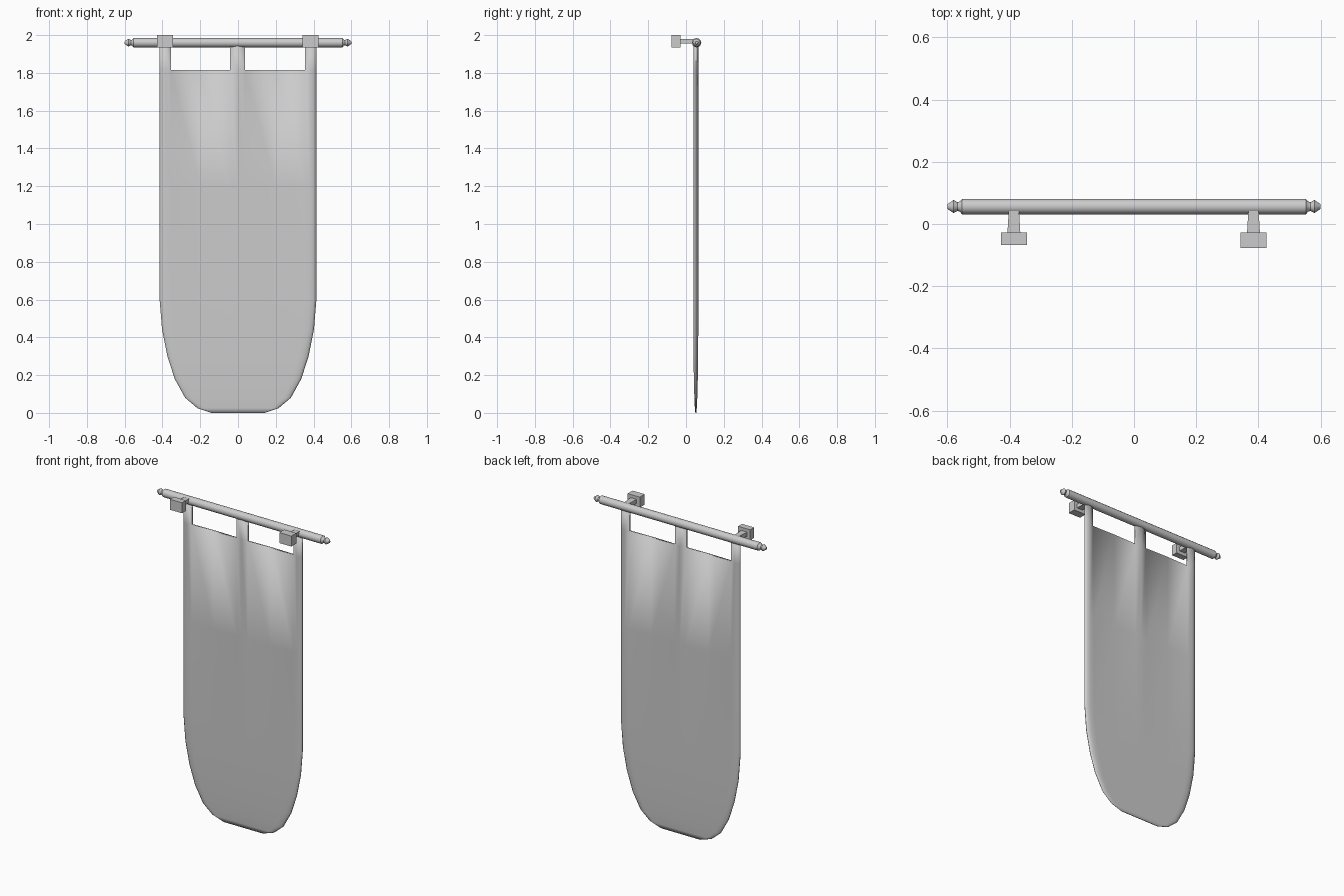
import bpy, bmesh, math

if "Cube" in bpy.data.objects:
    bpy.data.objects.remove(bpy.data.objects["Cube"])

ROD_Y, ROD_Z, CLOTH_Y = 0.056, 1.96, 0.052


def finish(bm, name, angle=None):
    bmesh.ops.recalc_face_normals(bm, faces=bm.faces[:])
    me = bpy.data.meshes.new(name)
    bm.to_mesh(me)
    bm.free()
    ob = bpy.data.objects.new(name, me)
    bpy.context.collection.objects.link(ob)
    bpy.ops.object.select_all(action='DESELECT')
    ob.select_set(True)
    bpy.context.view_layer.objects.active = ob
    if angle:
        bpy.ops.object.shade_smooth_by_angle(angle=math.radians(angle))
    else:
        bpy.ops.object.shade_smooth()
    return ob


# Rod with turned finials, a profile (x, radius) swept round the x axis
half = [(0.552, 0.025), (0.56, 0.016), (0.567, 0.014), (0.58, 0.021), (0.6, 0.007)]
profile = [(-x, r) for x, r in reversed(half)] + half
bm = bmesh.new()
N = 12
rings = [[bm.verts.new((x, ROD_Y + r * math.cos(2 * math.pi * i / N),
                        ROD_Z + r * math.sin(2 * math.pi * i / N)))
          for i in range(N)] for x, r in profile]
for a, b in zip(rings, rings[1:]):
    for i in range(N):
        j = (i + 1) % N
        bm.faces.new((a[i], a[j], b[j], b[i]))
bm.faces.new(rings[0])
bm.faces.new(rings[-1])
finish(bm, "rod", 40)


# Wall brackets: block plus stem reaching the rod
def box(bm, x0, x1, y0, y1, z0, z1):
    vs = bmesh.ops.create_cube(bm, size=1)['verts']
    for v in vs:
        v.co = ((x0 + x1) / 2 + v.co.x * (x1 - x0),
                (y0 + y1) / 2 + v.co.y * (y1 - y0),
                (z0 + z1) / 2 + v.co.z * (z1 - z0))
    return vs


for name, cx, front in (("left_bracket", -0.386, -0.067), ("right_bracket", 0.384, -0.077)):
    bm = bmesh.new()
    box(bm, cx - 0.042, cx + 0.042, front, -0.028, 1.934, 2.0)
    # stem widens a little where it meets the block
    for v in box(bm, cx - 0.016, cx + 0.016, -0.029, 0.05, 1.955, 1.98):
        if v.co.y < 0:
            v.co.x = cx + (v.co.x - cx) * 1.3
    finish(bm, name, 30)

# Banner cloth: rows of (z, half width, thickness factor)
rows = [(1.95, 0.415, 1), (1.815, 0.415, 1), (1.2, 0.415, 1), (0.6, 0.415, 1),
        (0.44, 0.402, 1), (0.30, 0.374, 0.95), (0.18, 0.335, 0.8),
        (0.08, 0.28, 0.6), (0.025, 0.215, 0.4), (0.0, 0.14, 0.2)]
# columns of (x at full width, half thickness at the top)
cols = [(-0.415, 0.002), (-0.402, 0.009), (-0.383, 0.013), (-0.355, 0.005),
        (-0.2, 0.008), (-0.042, 0.005), (-0.003, 0.013), (0.036, 0.005),
        (0.2, 0.008), (0.355, 0.005), (0.383, 0.013), (0.402, 0.009), (0.415, 0.002)]
HOLES = {3, 4, 7, 8}

bm = bmesh.new()
sides = []
for s in (-1, 1):
    grid = []
    for z, w, f in rows:
        k = max(0, min(1, (z - 0.6) / 1.2))
        line = []
        for i, (x, t) in enumerate(cols):
            inner = 2 <= i <= len(cols) - 3
            th = (t * k + 0.013 * (1 - k) if inner else t) * f
            line.append(bm.verts.new((x * w / 0.415, CLOTH_Y + s * th, z)))
        grid.append(line)
    sides.append(grid)
twin = {}
for r in range(len(rows)):
    for c in range(len(cols)):
        twin[sides[0][r][c]] = sides[1][r][c]
for g in sides:
    for r in range(len(rows) - 1):
        for c in range(len(cols) - 1):
            if r == 0 and c in HOLES:
                continue
            bm.faces.new((g[r][c], g[r][c + 1], g[r + 1][c + 1], g[r + 1][c]))
# close the rim between front and back
for e in [e for e in bm.edges if e.is_boundary and e.verts[0] in twin]:
    a, b = e.verts
    bm.faces.new((a, b, twin[b], twin[a]))
bmesh.ops.delete(bm, geom=[v for v in bm.verts if not v.link_faces], context='VERTS')
finish(bm, "banner_cloth")
